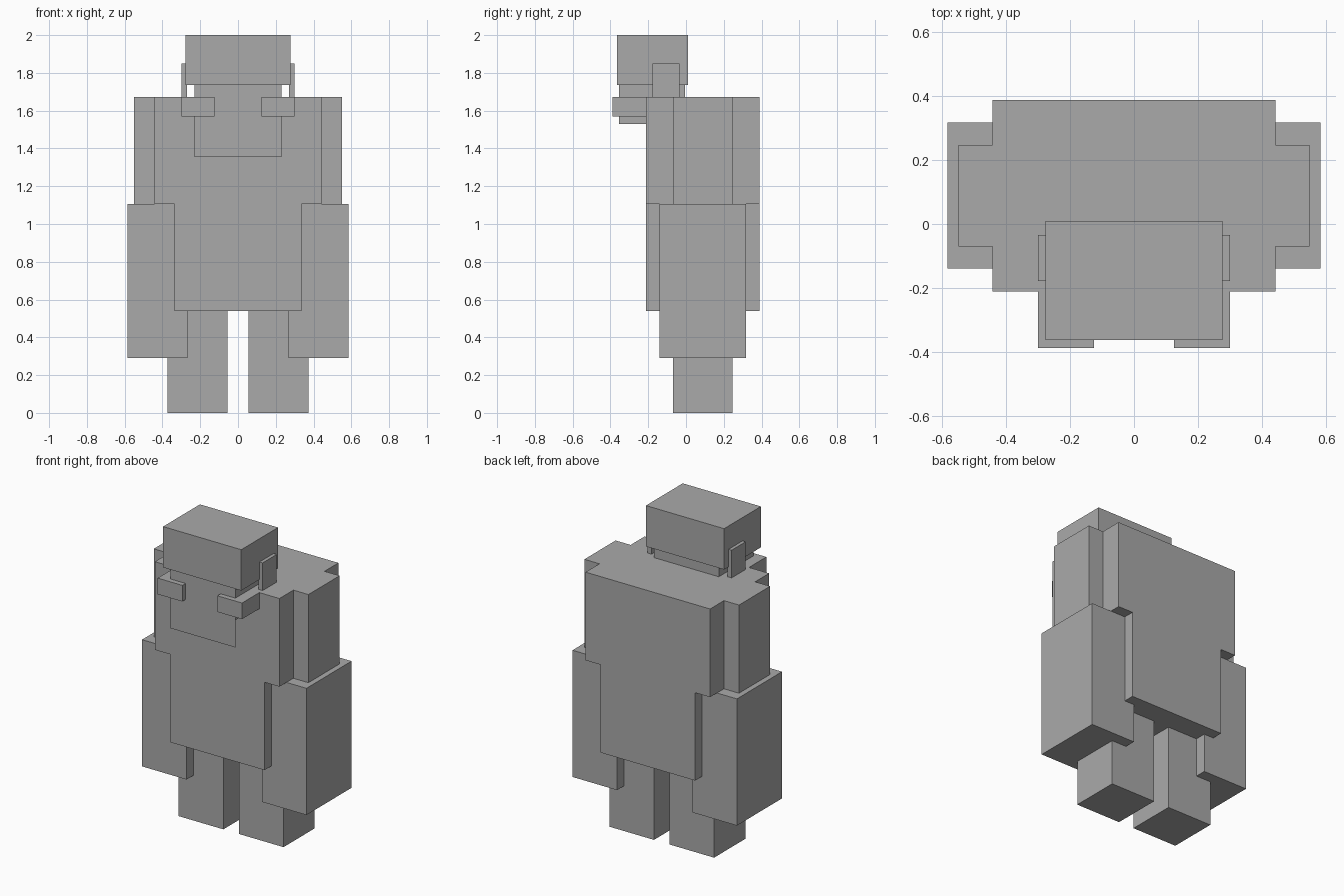
import bpy
import bmesh
from mathutils import Vector

cube = bpy.data.objects.get("Cube")
if cube:
    bpy.data.objects.remove(cube, do_unlink=True)

# Single plain grey
grey = bpy.data.materials.new("stone_grey")
grey.use_nodes = True
colour = (0.4, 0.4, 0.4, 1)
grey.diffuse_color = colour
grey.node_tree.nodes["Principled BSDF"].inputs["Base Color"].default_value = colour


def finish(name, bm):
    mesh = bpy.data.meshes.new(name)
    bm.to_mesh(mesh)
    bm.free()
    mesh.materials.append(grey)
    obj = bpy.data.objects.new(name, mesh)
    bpy.context.collection.objects.link(obj)
    return obj


def box(name, x, y, z):
    """Block spanning the given (low, high) ranges."""
    bm = bmesh.new()
    bmesh.ops.create_cube(bm, size=1)
    low, high = (Vector(c) for c in zip(x, y, z))
    for v in bm.verts:
        v.co = [(a + b) / 2 + c * (b - a) for a, b, c in zip(low, high, v.co)]
    return finish(name, bm)


def pair(name, x, y, z):
    """Matching blocks on the left (+x) and right (-x)."""
    box("left_" + name, x, y, z)
    box("right_" + name, (-x[1], -x[0]), y, z)


# Torso: broad chest over a narrower belly
torso_y = (-0.212, 0.388)
box("chest", (-0.443, 0.443), torso_y, (1.105, 1.672))
box("belly", (-0.337, 0.337), torso_y, (0.54, 1.105))

# Head, face and ears
box("head_cap", (-0.278, 0.278), (-0.364, 0.01), (1.737, 2.0))
box("face", (-0.23, 0.23), (-0.355, -0.005), (1.53, 1.737))
pair("ear", (0.27, 0.30), (-0.178, -0.035), (1.62, 1.85))
pair("cheek_bar", (0.125, 0.30), (-0.388, -0.212), (1.568, 1.672))

# Paper-thin beard hanging flush with the face
bm = bmesh.new()
corners = [(-0.23, 1.355), (0.23, 1.355), (0.23, 1.53), (-0.23, 1.53)]
bm.faces.new([bm.verts.new((x, -0.355, z)) for x, z in corners])
finish("beard", bm)

# Limbs
pair("upper_arm", (0.443, 0.55), (-0.07, 0.247), (1.105, 1.672))
pair("forearm", (0.268, 0.585), (-0.14, 0.318), (0.29, 1.105))
pair("leg", (0.055, 0.373), (-0.07, 0.247), (0.0, 0.6))
